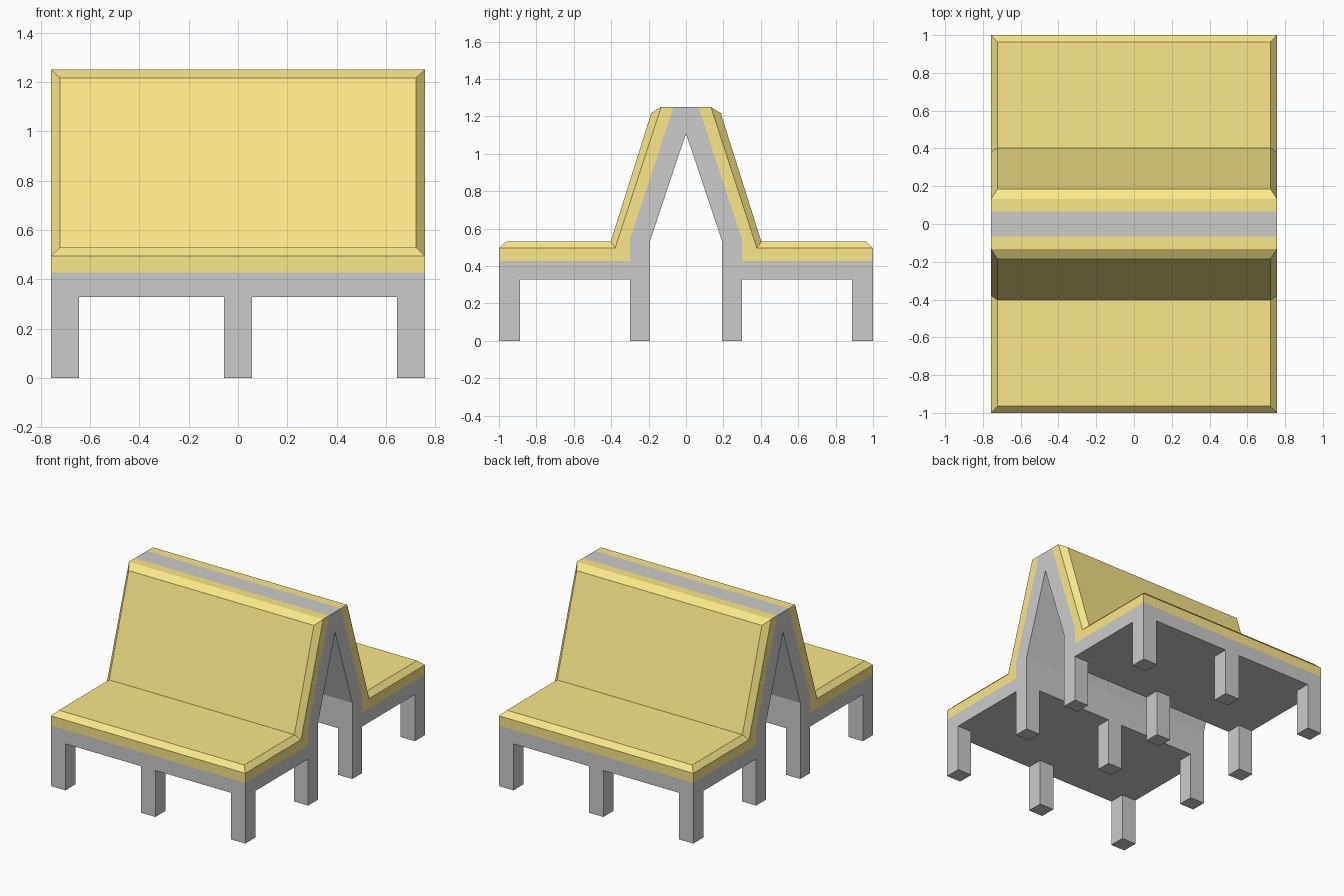
import bpy, bmesh

if "Cube" in bpy.data.objects:
    bpy.data.objects.remove(bpy.data.objects["Cube"])

HALF = 0.757    # half width of the bench
INSET = 0.722   # half width of the padded faces inside the chamfer

yellow = bpy.data.materials.new("yellow_upholstery")
yellow.diffuse_color = (0.95, 0.80, 0.25, 1)
yellow.use_nodes = True
yellow.node_tree.nodes["Principled BSDF"].inputs["Base Color"].default_value = yellow.diffuse_color


def make_object(name, bm, material=None):
    bmesh.ops.recalc_face_normals(bm, faces=bm.faces)
    mesh = bpy.data.meshes.new(name)
    bm.to_mesh(mesh)
    bm.free()
    obj = bpy.data.objects.new(name, mesh)
    bpy.context.collection.objects.link(obj)
    if material:
        mesh.materials.append(material)
    return obj


def ring(bm, profile, x, side=1):
    return [bm.verts.new((x, side * y, z)) for y, z in profile]


def prism(name, profile, x0, x1):
    bm = bmesh.new()
    a, b = ring(bm, profile, x0), ring(bm, profile, x1)
    bm.faces.new(a)
    bm.faces.new(b)
    for i in range(len(a)):
        j = (i + 1) % len(a)
        bm.faces.new((a[i], a[j], b[j], b[i]))
    return make_object(name, bm)


# Frame: double bench with an A-shaped hollow back
half = [(0.192, 0.535), (0.192, 0.328), (1.0, 0.328), (1.0, 0.427),
        (0.30, 0.427), (0.30, 0.54), (0.067, 1.25)]
frame_profile = [(0, 1.108)] + half + [(-y, z) for y, z in reversed(half)]
prism("frame", frame_profile, -HALF, HALF)

# Legs: three across, in four rows
for side, side_name in ((-1, "front"), (1, "back")):
    for y0, y1, row in ((0.192, 0.30, "inner"), (0.888, 1.0, "outer")):
        for x, place in ((-0.701, "left"), (0, "middle"), (0.701, "right")):
            outline = [(side * y0, 0), (side * y1, 0), (side * y1, 0.328), (side * y0, 0.328)]
            prism(f"{side_name}_{row}_{place}_leg", outline, x - 0.056, x + 0.056)

# Cushions: L-shaped padding with a chamfered rim around seat and back
outer = [(1.0, 0.427), (1.0, 0.495), (0.379, 0.495), (0.133, 1.25),
         (0.067, 1.25), (0.30, 0.54), (0.30, 0.427)]
padded = [(0.963, 0.53), (0.403, 0.53), (0.186, 1.217)]
for side, side_name in ((-1, "front"), (1, "back")):
    bm = bmesh.new()
    left, right = ring(bm, outer, -HALF, side), ring(bm, outer, HALF, side)
    pad_l, pad_r = ring(bm, padded, -INSET, side), ring(bm, padded, INSET, side)
    # flat ends, outer edges and the hidden side against the frame
    bm.faces.new(left)
    bm.faces.new(right)
    for i in (0, 3, 4, 5, 6):
        j = (i + 1) % 7
        bm.faces.new((left[i], left[j], right[j], right[i]))
    # padded faces and side chamfers
    for i in (0, 1):
        bm.faces.new((pad_l[i], pad_l[i + 1], pad_r[i + 1], pad_r[i]))
        for edge, pad in ((left, pad_l), (right, pad_r)):
            bm.faces.new((edge[i + 1], edge[i + 2], pad[i + 1], pad[i]))
    # chamfers along the seat front and the back top
    for i, k in ((1, 0), (3, 2)):
        bm.faces.new((left[i], right[i], pad_r[k], pad_l[k]))
    make_object(f"{side_name}_cushion", bm, yellow)
